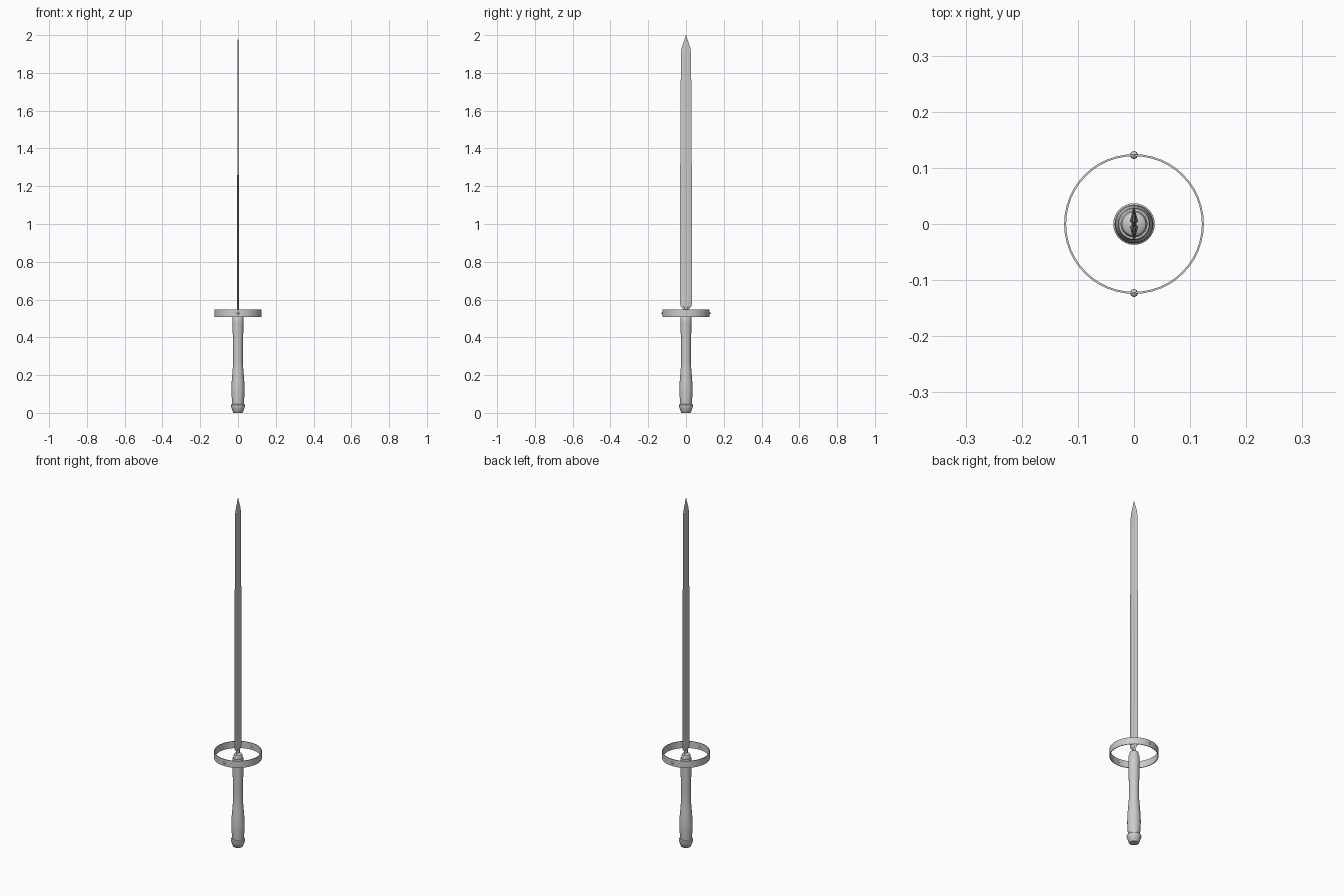
import bpy, bmesh, math

if "Cube" in bpy.data.objects:
    bpy.data.objects.remove(bpy.data.objects["Cube"])


def make_object(name, bm, smooth=True):
    bmesh.ops.recalc_face_normals(bm, faces=bm.faces[:])
    mesh = bpy.data.meshes.new(name)
    bm.to_mesh(mesh)
    bm.free()
    ob = bpy.data.objects.new(name, mesh)
    bpy.context.collection.objects.link(ob)
    bpy.ops.object.select_all(action='DESELECT')
    ob.select_set(True)
    bpy.context.view_layer.objects.active = ob
    if smooth:
        bpy.ops.object.shade_smooth_by_angle(angle=math.radians(35))
    return ob


def loft(name, sections, closed=False, smooth=True):
    """Bridge point loops; cap the ends, or join last to first."""
    bm = bmesh.new()
    rings = [[bm.verts.new(p) for p in s] for s in sections]
    pairs = list(zip(rings, rings[1:])) + ([(rings[-1], rings[0])] if closed else [])
    for a, b in pairs:
        for i in range(len(a)):
            j = (i + 1) % len(a)
            bm.faces.new((a[i], a[j], b[j], b[i]))
    if not closed:
        bm.faces.new(rings[0])
        bm.faces.new(rings[-1])
    return make_object(name, bm, smooth)


def circle(r, z, n):
    return [(r * math.cos(2 * math.pi * i / n), r * math.sin(2 * math.pi * i / n), z) for i in range(n)]


def lathe(name, profile, n=32, closed=False):
    return loft(name, [circle(r, z, n) for r, z in profile], closed)


# Pommel
lathe("pommel", [(.022, 0), (.026, .003), (.034, .026), (.037, .034), (.037, .043), (.033, .047)])

# Grip with swelling lower half
lathe("grip", [(.03, .04), (.031, .06), (.034, .09), (.0345, .13), (.033, .17), (.029, .22),
               (.026, .26), (.0255, .30), (.0265, .36), (.028, .43), (.029, .48), (.029, .505),
               (.027, .508)])

# Collar on top of the grip
lathe("collar", [(.024, .505), (.024, .522), (.021, .530), (.012, .536)])

# Open ring guard
lathe("ring_guard", [(.1245, .508), (.1245, .547), (.121, .547), (.121, .508)], 48, True)

# Rivets on the front and back of the ring
for name, y in (("front_rivet", -.123), ("back_rivet", .123)):
    bm = bmesh.new()
    bmesh.ops.create_uvsphere(bm, u_segments=16, v_segments=8, radius=.007)
    bmesh.ops.translate(bm, verts=bm.verts[:], vec=(0, y, .528))
    make_object(name, bm)

# Blade: hollow-centred cross-section, (z, half width, half thickness)
stations = [(.525, .016, .007), (.55, .017, .0065), (.565, .029, .006), (.59, .033, .0055),
            (.61, .032, .0045), (1.22, .031, .004), (1.90, .027, .0035), (1.93, .024, .003),
            (2.0, .001, .0005)]


def blade_section(z, w, t):
    half = [(0, w), (t, w * .35), (t * .6, 0), (t, -w * .35)]
    return [(x, y, z) for x, y in half] + [(-x, -y, z) for x, y in half]


loft("blade", [blade_section(*s) for s in stations], smooth=False)
